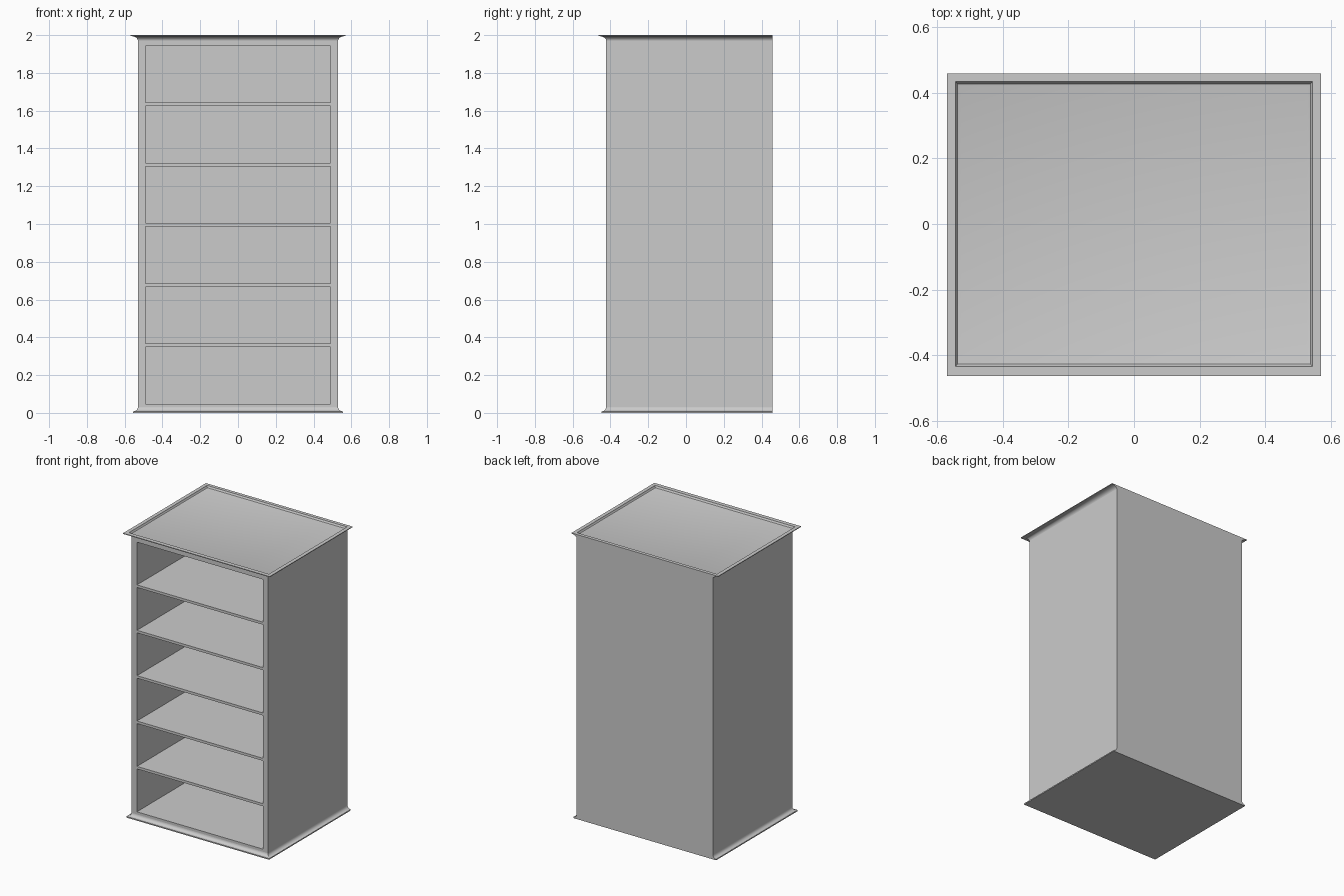
import bpy, bmesh, math

if "Cube" in bpy.data.objects:
    bpy.data.objects.remove(bpy.data.objects["Cube"])

HALF_W, FRONT, BACK = 0.53, -0.423, 0.458
BASE_TOP, CROWN_BOTTOM = 0.03, 1.972
OPEN_W, OPEN_LOW, OPEN_HIGH = 0.49, 0.048, 1.943
INNER_BACK = 0.425


def loft(name, rings, cap_start=False, cap_end=False, smooth=False):
    """Join a series of four-cornered rings into one surface."""
    bm = bmesh.new()
    loops = [[bm.verts.new(p) for p in ring] for ring in rings]
    for a, b in zip(loops, loops[1:]):
        for i in range(4):
            j = (i + 1) % 4
            bm.faces.new((a[i], a[j], b[j], b[i]))
    if cap_start:
        bm.faces.new(loops[0][::-1])
    if cap_end:
        bm.faces.new(loops[-1])
    bmesh.ops.recalc_face_normals(bm, faces=bm.faces)
    mesh = bpy.data.meshes.new(name)
    bm.to_mesh(mesh)
    bm.free()
    obj = bpy.data.objects.new(name, mesh)
    bpy.context.collection.objects.link(obj)
    if smooth:
        bpy.ops.object.select_all(action='DESELECT')
        obj.select_set(True)
        bpy.context.view_layer.objects.active = obj
        bpy.ops.object.shade_smooth_by_angle(angle=math.radians(30))
    return obj


def flat_ring(x, front, back, z):
    return [(-x, front, z), (x, front, z), (x, back, z), (-x, back, z)]


def upright_ring(x, low, high, y):
    return [(-x, y, low), (x, y, low), (x, y, high), (-x, y, high)]


def moulding_ring(out, z):
    # Mouldings flare on the front and sides, flush at the back
    return flat_ring(HALF_W + out, FRONT - out, BACK, z)


def cove(out, z_wall, z_tip, steps=5):
    """Concave quarter curve from the wall to the projecting edge."""
    pts = []
    for i in range(steps + 1):
        a = math.pi / 2 * i / steps
        pts.append((out * (1 - math.cos(a)), z_wall + (z_tip - z_wall) * math.sin(a)))
    return pts


# Hollow carcass with front frame and open interior
loft("carcass", [
    upright_ring(HALF_W, BASE_TOP, CROWN_BOTTOM, BACK),
    upright_ring(HALF_W, BASE_TOP, CROWN_BOTTOM, FRONT),
    upright_ring(OPEN_W, OPEN_LOW, OPEN_HIGH, FRONT),
    upright_ring(OPEN_W, OPEN_LOW, OPEN_HIGH, INNER_BACK),
], cap_start=True, cap_end=True)

# Base moulding
base = [(0.025, 0.0), (0.025, 0.008)] + cove(0.025, BASE_TOP, 0.008)[::-1][1:]
loft("base_moulding", [moulding_ring(o, z) for o, z in base],
     cap_start=True, smooth=True)

# Crown moulding with a shallow recessed top panel
crown = [moulding_ring(o, z) for o, z in cove(0.04, CROWN_BOTTOM, 1.995)]
crown.append(moulding_ring(0.037 + 0.003, 2.0))
for inset, z in ((0.026, 2.0), (0.028, 1.994), (0.033, 1.988), (0.042, 1.985)):
    crown.append(flat_ring(0.57 - inset, -0.46 + inset, 0.46 - inset, z))
loft("crown_moulding", crown, cap_end=True, smooth=True)

# Five evenly spaced shelves
THICK = 0.018
gap = (OPEN_HIGH - OPEN_LOW - 5 * THICK) / 6
for i in range(5):
    z = OPEN_LOW + gap * (i + 1) + THICK * i
    loft(f"shelf_{i + 1}", [
        flat_ring(OPEN_W, FRONT + 0.001, INNER_BACK, z),
        flat_ring(OPEN_W, FRONT + 0.001, INNER_BACK, z + THICK),
    ], cap_start=True, cap_end=True)
